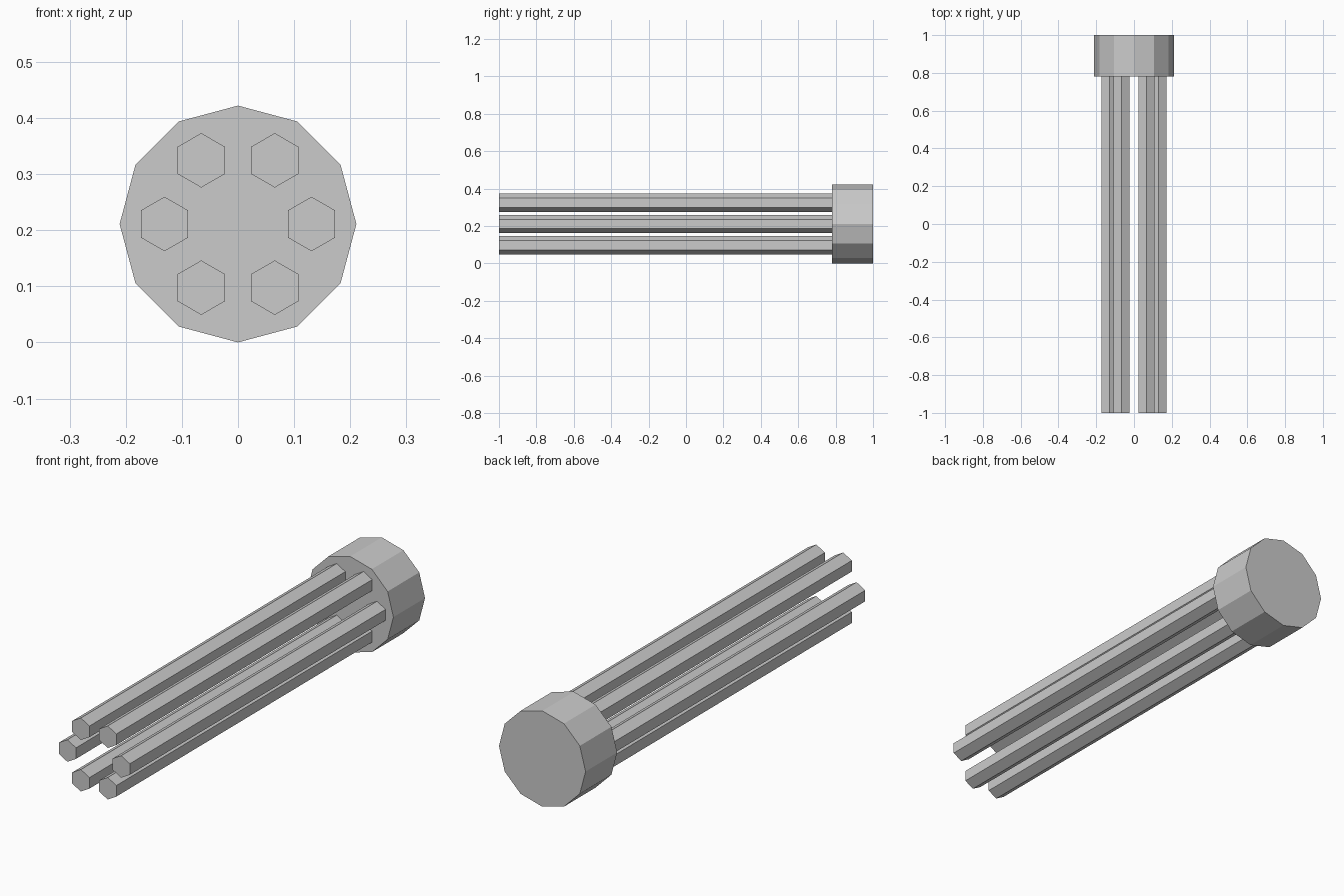
import bpy, bmesh
from math import cos, sin, pi
from mathutils import Matrix

if "Cube" in bpy.data.objects:
    bpy.data.objects.remove(bpy.data.objects["Cube"])

CENTRE_Z = 0.211


def prism(name, sides, radius, y0, y1, x, z):
    """Flat-shaded prism lying along y, with one corner pointing up."""
    bm = bmesh.new()
    place = Matrix.Translation((x, (y0 + y1) / 2, z)) @ Matrix.Rotation(pi / 2, 4, 'X')
    bmesh.ops.create_cone(bm, cap_ends=True, segments=sides, radius1=radius,
                          radius2=radius, depth=y1 - y0, matrix=place)
    bmesh.ops.recalc_face_normals(bm, faces=bm.faces)
    mesh = bpy.data.meshes.new(name)
    bm.to_mesh(mesh)
    bm.free()
    obj = bpy.data.objects.new(name, mesh)
    bpy.context.collection.objects.link(obj)
    return obj


# Twelve-sided hub at the back
prism("hub", 12, 0.211, 0.78, 1.0, 0, CENTRE_Z)

# Ring of six hexagonal barrels
for i in range(6):
    a = i * pi / 3
    prism(f"barrel_{i + 1}", 6, 0.0485, -1.0, 0.78,
          0.131 * cos(a), CENTRE_Z + 0.131 * sin(a))
